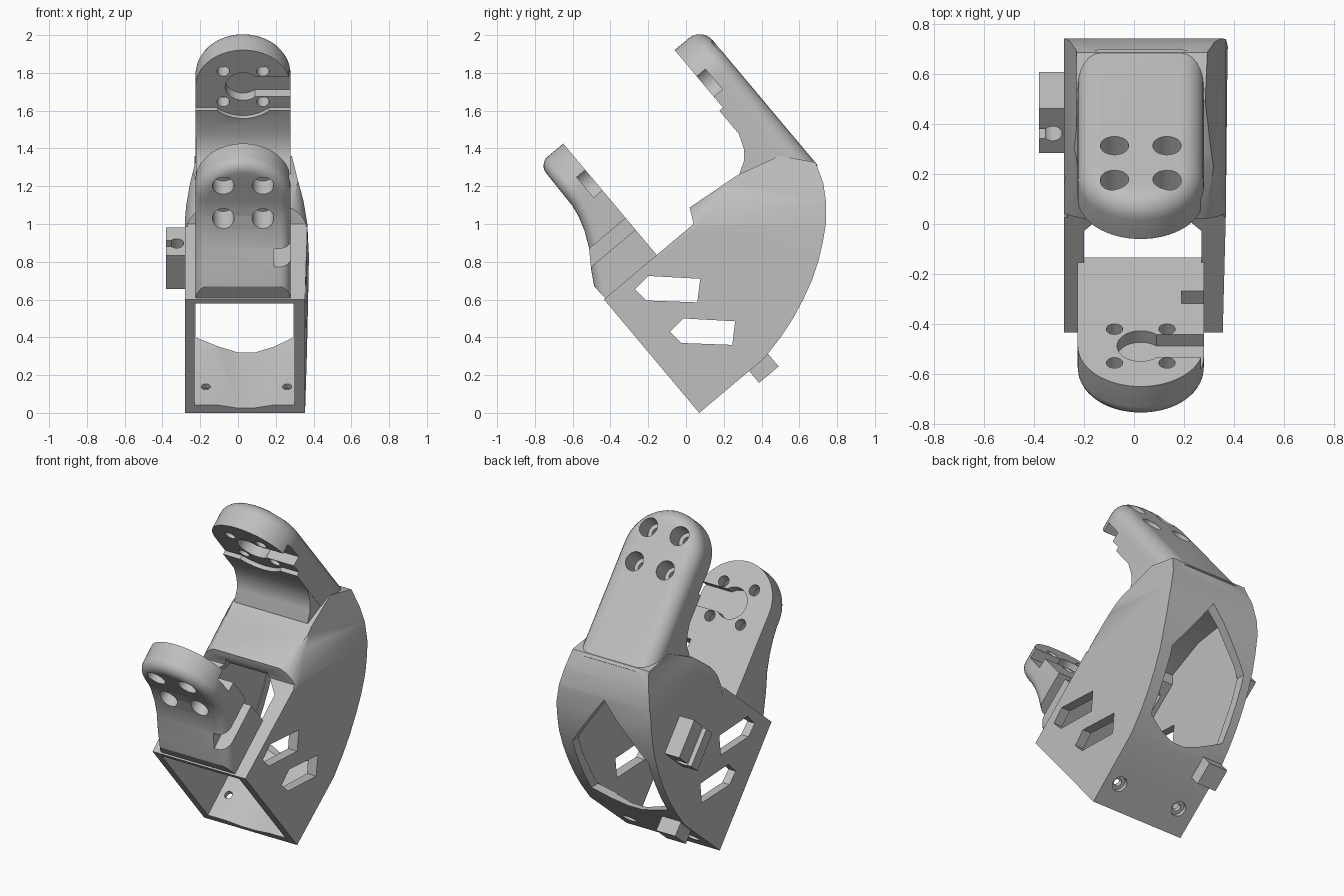
import bpy, bmesh
from math import sin, cos, pi, radians
from mathutils import Matrix

cube = bpy.data.objects.get("Cube")
if cube:
    bpy.data.objects.remove(cube, do_unlink=True)

grey = bpy.data.materials.new("light_grey_plastic")
grey.use_nodes = True
grey.diffuse_color = (0.52, 0.52, 0.52, 1)
grey.node_tree.nodes["Principled BSDF"].inputs["Base Color"].default_value = (0.52, 0.52, 0.52, 1)

MID, RAD, PIVOT = 0.027, 0.252, 1.303   # arm centre line, half width, hub height


def prism(name, pts, axis, a, b):
    """Extrude a 2D outline along an axis."""
    place = {"x": lambda p, t: (t, p[0], p[1]),
             "y": lambda p, t: (p[0], t, p[1]),
             "z": lambda p, t: (p[0], p[1], t)}[axis]
    bm = bmesh.new()
    low = [bm.verts.new(place(p, a)) for p in pts]
    high = [bm.verts.new(place(p, b)) for p in pts]
    bm.faces.new(low)
    bm.faces.new(high)
    n = len(pts)
    for i in range(n):
        j = (i + 1) % n
        bm.faces.new((low[i], low[j], high[j], high[i]))
    bmesh.ops.recalc_face_normals(bm, faces=bm.faces)
    mesh = bpy.data.meshes.new(name)
    bm.to_mesh(mesh)
    bm.free()
    mesh.materials.append(grey)
    obj = bpy.data.objects.new(name, mesh)
    bpy.context.collection.objects.link(obj)
    return obj


def round_edges(obj, test, width):
    """Round the edges chosen by a test."""
    bm = bmesh.new()
    bm.from_mesh(obj.data)
    bmesh.ops.remove_doubles(bm, verts=bm.verts, dist=0.0005)
    bmesh.ops.bevel(bm, geom=[e for e in bm.edges if test(e)], offset=width, segments=6,
                    profile=0.5, affect='EDGES', clamp_overlap=True)
    bm.to_mesh(obj.data)
    bm.free()


def box(name, x, y, z):
    return prism(name, [(x[0], y[0]), (x[1], y[0]), (x[1], y[1]), (x[0], y[1])], "z", *z)


def circle(cx, cy, r, n=32):
    return [(cx + r * cos(2 * pi * i / n), cy + r * sin(2 * pi * i / n)) for i in range(n)]


def arm_outline(bottom, n=32):
    arc = [(MID + RAD * cos(pi * i / n), PIVOT + RAD * sin(pi * i / n)) for i in range(n + 1)]
    return [(MID + RAD, bottom)] + arc + [(MID - RAD, bottom)]


def combine(base, tool, operation="DIFFERENCE"):
    tool.hide_render = True
    mod = base.modifiers.new("combine", "BOOLEAN")
    mod.operation, mod.solver, mod.object = operation, "EXACT", tool
    bpy.context.view_layer.objects.active = base
    bpy.ops.object.modifier_apply(modifier=mod.name)
    bpy.data.objects.remove(tool, do_unlink=True)


# Body shell, built upright in its own frame and tilted later
back_curve = [(0.45, 0), (0.59, 0.03), (0.70, 0.063), (0.81, 0.107), (0.91, 0.155), (1.0, 0.21),
              (1.08, 0.27), (1.156, 0.335), (1.23, 0.42), (1.285, 0.51), (1.325, 0.62)]
top_line = [(1.2, 0.77), (0.96, 0.835), (0.66, 0.865), (0.62, 0.785), (0, 0.785)]
body = prism("bracket_body", [(0, 0)] + back_curve + top_line, "x", -0.28, 0.355)
for v in body.data.vertices:
    if v.co.x > 0:
        v.co.x += 0.02 * min(v.co.y, 1)

# Rounded shoulders along the rear top edges
for side, wall in ((-1, -0.281), (1, 0.374)):
    arc = [(wall - side * 0.14 * (1 - cos(pi * i / 20)), 0.72 + 0.15 * sin(pi * i / 20)) for i in range(11)]
    corner = arc + [(wall - side * 0.14, 1.0), (wall + side * 0.1, 1.0), (wall + side * 0.1, 0.72)]
    combine(body, prism("shoulder_cut", corner, "y", 0.6, 1.5))

# Rear arm with a rounded outer rim and a fillet into the body
rear_arm = prism("rear_arm", arm_outline(0.6), "y", 1.11, 1.323)
round_edges(rear_arm, lambda e: (all(v.co.y > 1.32 for v in e.verts)
                                 and max(v.co.z for v in e.verts) > 0.7), 0.09)
combine(rear_arm, box("horn_step", (-1, 1), (1.0, 1.135), (1.157, 2)))
combine(rear_arm, prism("horn_clearance", circle(MID, PIVOT, 0.2, 48), "y", 1.0, 1.135))
combine(body, rear_arm, "UNION")
fillet = [(0.94, 0.78), (0.98, 0.835), (1.04, 0.87), (1.08, 0.92), (1.111, 1.0), (1.2, 1.0), (1.2, 0.78)]
combine(body, prism("rear_arm_fillet", fillet, "x", MID - RAD + 0.002, MID + RAD - 0.002), "UNION")

# Front arm: side profile trimmed to the rounded outline
flare = [(0.012, 0.75), (0.004, 0.87), (0.05, 0.95), (0.115, 1.045), (0.155, 1.13), (0.18, 1.21),
         (0.19, 1.27), (0.2, 1.7), (0.365, 1.7), (0.365, 0.75)]
front_arm = prism("front_arm", flare, "x", -0.6, 0.6)
combine(front_arm, prism("front_arm_outline", arm_outline(0.76), "y", -0.2, 0.6), "INTERSECT")


def front_rim(e):
    if len(e.link_faces) != 2 or e.calc_face_angle(0) < radians(45):
        return False
    return all(v.co.y < 0.36 and v.co.z > 0.765 for v in e.verts)


round_edges(front_arm, front_rim, 0.075)
combine(body, front_arm, "UNION")

# Hollow interior, grooved floor and top opening
cavity = [(-0.1, 0.055), (0.45, 0.055), (0.58, 0.08), (0.79, 0.155), (0.97, 0.25), (1.11, 0.37),
          (1.18, 0.46), (1.2, 0.52), (1.1, 0.62), (0.9, 0.74), (0.66, 0.8), (0.62, 0.755), (-0.1, 0.755)]
combine(body, prism("cavity", cavity, "x", -0.23, 0.3))
groove = [(-0.11, 0.07), (-0.11, 0.055), (-0.01, 0.035), (0.09, 0.035), (0.19, 0.055), (0.19, 0.07)]
combine(body, prism("floor_groove", groove, "y", -0.1, 0.6))
hatch = [(-0.2, 0.366), (0.27, 0.366), (0.27, 0.53), (0.17, 0.64), (-0.1, 0.64), (-0.2, 0.53)]
combine(body, prism("top_hatch", hatch, "z", 0.6, 0.98))

# Screw holes, hub pockets and cable slots in both arms: pocket depth, bore range, hole range
for pocket, bore, hole in (((0.305, 0.425), (-0.1, 0.3), (-0.1, 0.45)),
                           ((1.075, 1.195), (1.21, 1.5), (1.05, 1.4))):
    combine(body, prism("hub_pocket", circle(MID, PIVOT, 0.095), "y", *pocket))
    combine(body, box("hub_slot", (MID, 0.5), pocket, (PIVOT - 0.07, PIVOT + 0.07)))
    for sx in (-1, 1):
        for sz in (-1, 1):
            c = (MID + sx * 0.105, PIVOT + sz * 0.105)
            combine(body, prism("screw_bore", circle(*c, 0.057), "y", *bore))
            combine(body, prism("screw_hole", circle(*c, 0.033, 20), "y", *hole))
combine(body, box("cable_notch", (0.19, 0.5), (-0.1, 0.5), (0.96, 1.04)))

# Mounting holes in the floor plate
for x in (-0.17, 0.26):
    combine(body, prism("floor_hole", circle(x, 0.15, 0.024, 16), "z", -0.1, 0.1))
    combine(body, prism("floor_bore", circle(x, 0.15, 0.045, 20), "z", -0.1, 0.025))

# Cable clip on the right wall and small lug under the floor
clip = box("side_clip", (-0.38, -0.27), (0.70, 0.93), (0.27, 0.50))
combine(clip, prism("clip_channel", circle(-0.325, 0.8, 0.038, 20), "z", 0.2, 0.6))
combine(clip, box("clip_mouth", (-0.5, -0.32), (0.775, 0.825), (0.2, 0.6)))
lug = box("floor_lug", (-0.27, -0.14), (0.345, 0.48), (-0.082, 0.03))

# Tilt everything into its standing pose
pose = Matrix.Translation((0, 0.07, 0)) @ Matrix.Rotation(radians(40), 4, 'X')
for obj in (body, clip, lug):
    obj.data.transform(pose)

# Draw the shell in towards the rear arm
waist = [(-0.6, -0.2), (0.6, -0.2), (0.6, 0.8), (0.377, 0.8), (0.367, 1.0), (0.347, 1.12),
         (0.318, 1.23), (0.285, 1.36), (0.285, 2.2), (-0.23, 2.2), (-0.23, 1.31), (-0.255, 1.21),
         (-0.274, 1.1), (-0.285, 0.98), (-0.6, 0.98)]
combine(body, prism("waist_trim", waist, "y", -1.5, 1.5), "INTERSECT")

# Pointed slots through both side walls
for dy, dz in ((0, 0), (0.185, -0.225)):
    slot = [(-0.27, 0.655), (-0.2, 0.725), (0.075, 0.71), (0.06, 0.585), (-0.21, 0.595)]
    combine(body, prism("wall_slot", [(y + dy, z + dz) for y, z in slot], "x", -1, 1))

# Gabled opening in the curved back
gable = [(-0.225, 0.4), (-0.1, 0.35), (0, 0.32), (0.09, 0.32), (0.19, 0.35), (0.295, 0.4),
         (0.295, 0.76), (0.04, 1.1), (-0.225, 0.76)]
combine(body, prism("back_opening", gable, "y", 0.25, 1.2))

for obj in (body, clip, lug):
    bpy.ops.object.select_all(action='DESELECT')
    obj.select_set(True)
    bpy.context.view_layer.objects.active = obj
    bpy.ops.object.shade_smooth_by_angle(angle=radians(30))
